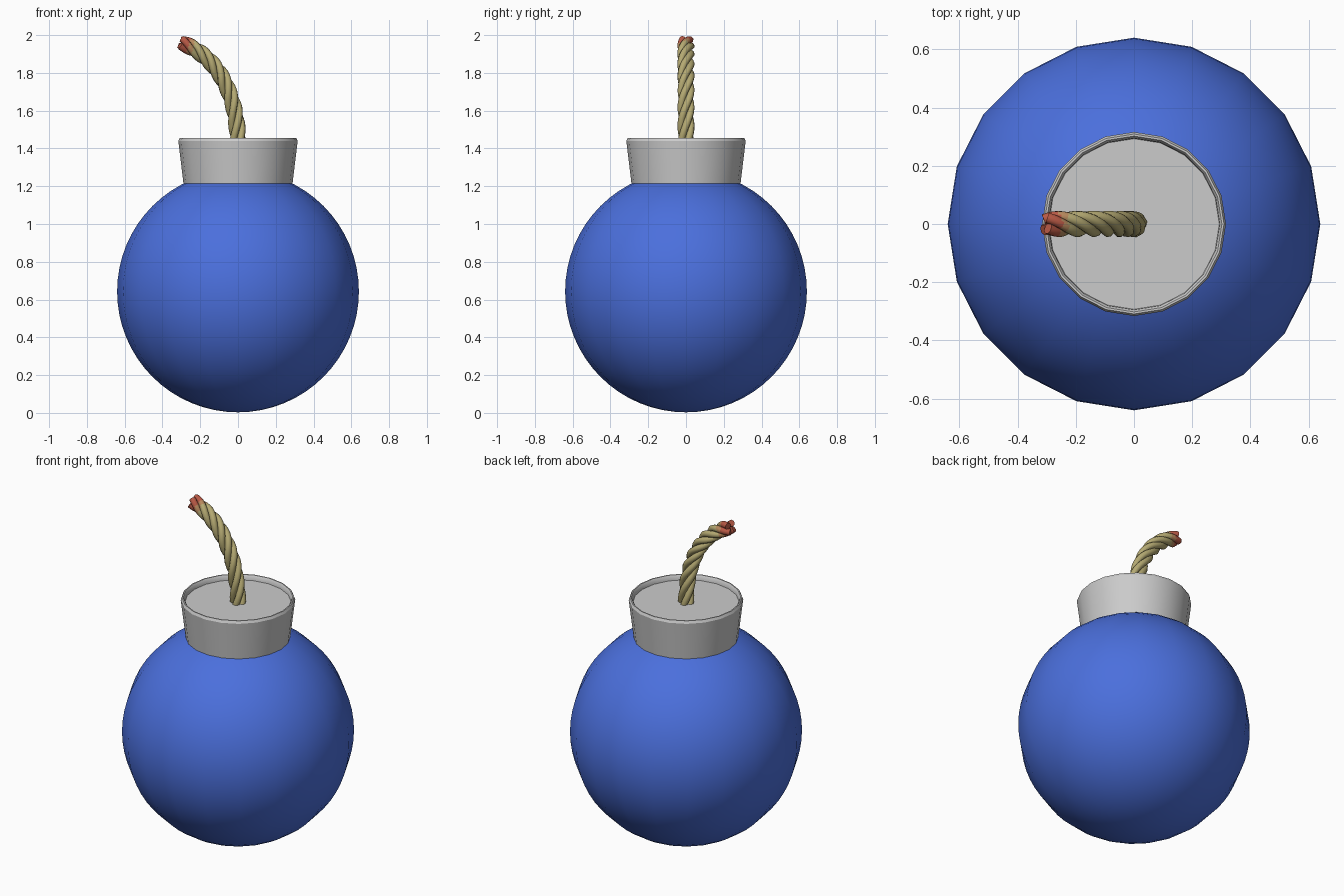
import bpy, bmesh, math
from mathutils import Vector

if "Cube" in bpy.data.objects:
    bpy.data.objects.remove(bpy.data.objects["Cube"])

SIDES = 20


def material(name, color):
    m = bpy.data.materials.new(name)
    m.diffuse_color = (*color, 1)
    m.use_nodes = True
    m.node_tree.nodes["Principled BSDF"].inputs["Base Color"].default_value = m.diffuse_color
    return m


def smooth(obj, angle):
    bpy.ops.object.select_all(action='DESELECT')
    bpy.context.view_layer.objects.active = obj
    obj.select_set(True)
    bpy.ops.object.shade_smooth_by_angle(angle=math.radians(angle))


def lathe(name, profile, mat=None, angle=40):
    """Spin a (radius, z) profile round the z axis."""
    bm = bmesh.new()
    verts = [bm.verts.new((r, 0, z)) for r, z in profile]
    edges = [bm.edges.new(p) for p in zip(verts, verts[1:])]
    bmesh.ops.spin(bm, geom=verts + edges, axis=(0, 0, 1), cent=(0, 0, 0),
                   angle=2 * math.pi, steps=SIDES, use_duplicate=False)
    bmesh.ops.remove_doubles(bm, verts=bm.verts, dist=1e-4)
    bmesh.ops.recalc_face_normals(bm, faces=bm.faces)
    mesh = bpy.data.meshes.new(name)
    bm.to_mesh(mesh)
    bm.free()
    obj = bpy.data.objects.new(name, mesh)
    bpy.context.collection.objects.link(obj)
    if mat:
        mesh.materials.append(mat)
    smooth(obj, angle)
    return obj


# Round body
R, CZ, RINGS = 0.64, 0.643, 32
ball = [(R * math.sin(math.pi * i / RINGS), CZ - R * math.cos(math.pi * i / RINGS))
        for i in range(RINGS + 1)]
lathe("body", ball, material("blue", (0.07, 0.16, 0.72)))

# Flared collar with bevelled lip and recessed lid
lathe("collar", [(0.26, 1.19), (0.287, 1.2), (0.316, 1.44), (0.309, 1.455),
                 (0.302, 1.455), (0.295, 1.445), (0.293, 1.425), (0, 1.425)], angle=30)

# Fuse: four strands twisted round a bent path
P = [Vector(p) for p in ((0, 0, 1.41), (0, 0, 1.70), (-0.115, 0, 1.892), (-0.303, 0, 1.96))]
STEPS, STRANDS, TURNS = 64, 4, 1.9
OFFSET, THICK = 0.026, 0.0195


def path(t):
    u = 1 - t
    pos = u**3 * P[0] + 3*u*u*t * P[1] + 3*u*t*t * P[2] + t**3 * P[3]
    tan = u*u * (P[1] - P[0]) + 2*u*t * (P[2] - P[1]) + t*t * (P[3] - P[2])
    return pos, tan.normalized()


curve = bpy.data.curves.new("fuse", 'CURVE')
curve.dimensions = '3D'
curve.bevel_depth = THICK
curve.bevel_resolution = 2
curve.use_fill_caps = True
for s in range(STRANDS):
    spline = curve.splines.new('POLY')
    spline.points.add(STEPS)
    for i in range(STEPS + 1):
        t = i / STEPS
        pos, tan = path(t)
        side = Vector((0, 1, 0))
        out = side.cross(tan)
        a = 2 * math.pi * (s / STRANDS + TURNS * t)
        p = pos + OFFSET * (math.cos(a) * out + math.sin(a) * side)
        spline.points[i].co = (*p, 1)
fuse = bpy.data.objects.new("fuse", curve)
bpy.context.collection.objects.link(fuse)
bpy.ops.object.select_all(action='DESELECT')
bpy.context.view_layer.objects.active = fuse
fuse.select_set(True)
bpy.ops.object.convert(target='MESH')
fuse = bpy.context.object

# Fuse colours: straw rope fading to a red tip
fuse.data.materials.clear()
for name, color in (("straw", (0.46, 0.40, 0.17)), ("singed", (0.47, 0.25, 0.11)),
                    ("red", (0.48, 0.10, 0.06))):
    fuse.data.materials.append(material(name, color))
end, tip = path(1)
for f in fuse.data.polygons:
    d = (end - f.center).dot(tip)
    f.material_index = 2 if d < 0.045 else 1 if d < 0.07 else 0
smooth(fuse, 50)
